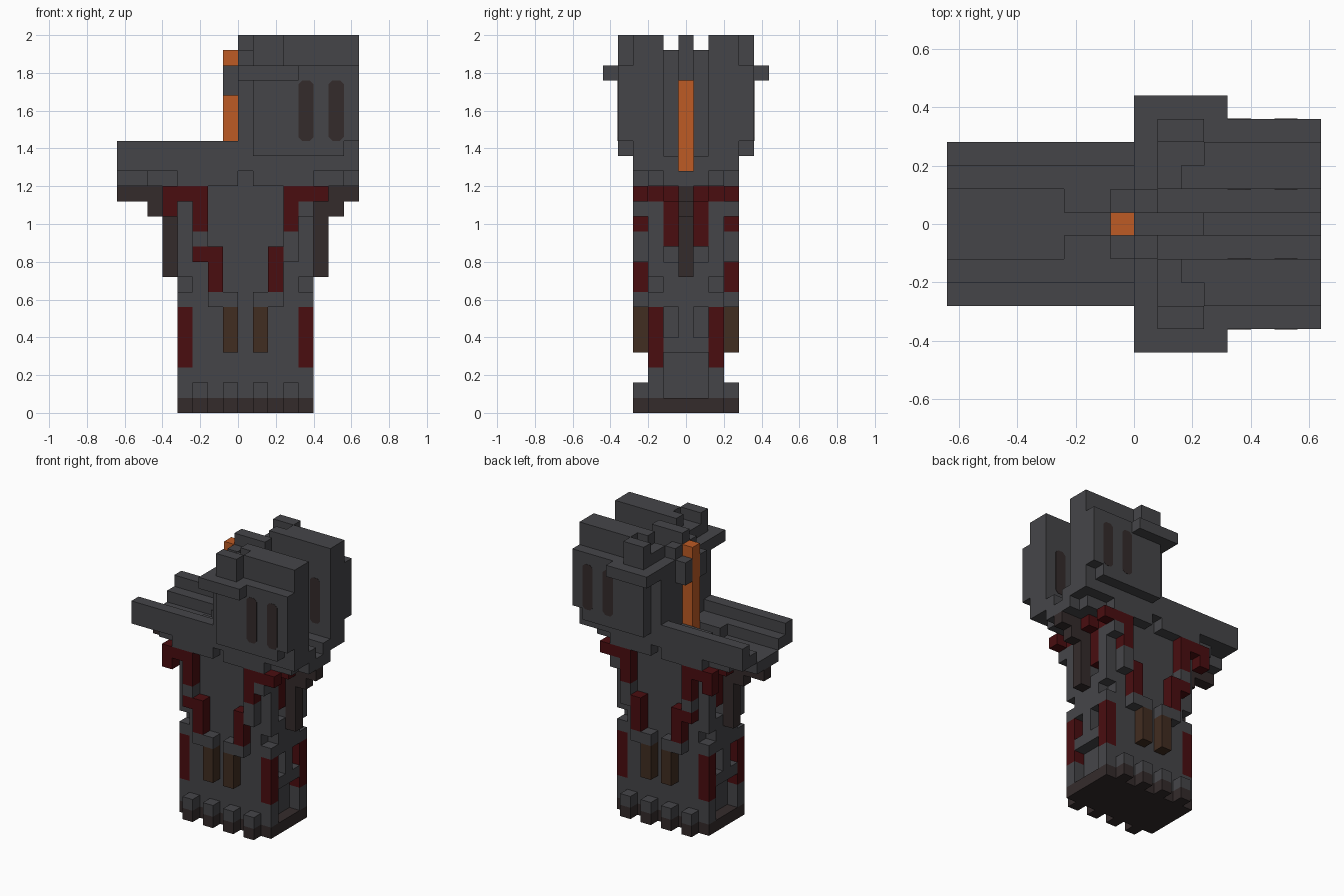
import bpy
import bmesh
from mathutils import Vector

UNIT = 0.08      # size of one block
AXIS = 0.5       # mirror plane of the stem, in blocks along x

default_cube = bpy.data.objects.get("Cube")
if default_cube:
    bpy.data.objects.remove(default_cube, do_unlink=True)


def material(name, *rgb):
    mat = bpy.data.materials.new(name)
    mat.use_nodes = True
    mat.diffuse_color = (*rgb, 1)
    mat.node_tree.nodes["Principled BSDF"].inputs["Base Color"].default_value = (*rgb, 1)
    return mat


grey = material("stone grey", .06, .06, .066)
red = material("dark red", .068, .004, .005)
brown = material("bronze brown", .053, .026, .015)
dark = material("soot brown", .034, .024, .024)
orange = material("glowing orange", .51, .105, .018)


def add_box(bm, xs, ys, zs):
    spans = (xs, ys, zs)
    centre = Vector([sum(s) / 2 for s in spans]) * UNIT
    size = [(s[1] - s[0]) * UNIT for s in spans]
    made = bmesh.ops.create_cube(bm, size=1)["verts"]
    bmesh.ops.scale(bm, vec=size, verts=made)
    bmesh.ops.translate(bm, vec=centre, verts=made)


def part(name, mat, *boxes, sides=False, ends=False):
    """Boxes in block units; sides mirrors across y, ends mirrors along x."""
    bm = bmesh.new()
    for xs, ys, zs in boxes:
        x_spans = [xs]
        if ends:
            x_spans.append((2 * AXIS - xs[1], 2 * AXIS - xs[0]))
        y_spans = [ys]
        if sides:
            y_spans.append((-ys[1], -ys[0]))
        for x_span in x_spans:
            for y_span in y_spans:
                add_box(bm, x_span, y_span, zs)
    mesh = bpy.data.meshes.new(name)
    bm.to_mesh(mesh)
    bm.free()
    mesh.materials.append(mat)
    obj = bpy.data.objects.new(name, mesh)
    bpy.context.collection.objects.link(obj)
    return obj


MIDDLE = (-.5, .5)      # common spans across the depth
INNER = (.5, 1.5)
CORNER = (1.5, 2.5)
OUTER = (2.5, 3.5)
CORE = (-2.5, 2.5)
FULL = (-3.5, 3.5)

# Base and its feet
part("base_slab", dark, ((-4, 5), CORE, (0, 1)))
part("foot_bottoms", dark, ((-3, -2), OUTER, (0, 1)), ((-1, 0), OUTER, (0, 1)),
     sides=True, ends=True)
part("foot_tops", grey, ((-3, -2), OUTER, (1, 2)), ((-1, 0), OUTER, (1, 2)),
     sides=True, ends=True)

# Stem with corner posts and end spines
part("stem_core", grey, ((-3, 4), CORE, (1, 15)))
part("post_feet", grey, ((4, 5), CORNER, (1, 3)), sides=True, ends=True)
part("post_panels", red, ((4, 5), CORNER, (3, 7)), sides=True, ends=True)
part("post_caps", grey, ((4, 5), CORNER, (7, 8)), sides=True, ends=True)
part("upper_posts", grey, ((4, 5), CORNER, (9, 14)), sides=True, ends=True)
part("end_panel", grey, ((4, 5), (-1.5, 1.5), (4, 5)), ((4, 5), INNER, (7, 10)),
     sides=True, ends=True)
part("end_spine", grey, ((4, 5), MIDDLE, (5, 15)), ends=True)

# Raised panels on the broad faces
part("lower_plates", brown, ((-1, 0), OUTER, (4, 7)), sides=True, ends=True)
part("plate_caps", grey, ((-2, 0), OUTER, (7, 8)), sides=True, ends=True)
part("middle_plates", red, ((2, 3), OUTER, (8, 11)), sides=True, ends=True)
part("middle_plate_hook", red, ((-3, -2), OUTER, (10, 11)), sides=True)
part("plate_links", grey, ((3, 4), OUTER, (11, 12)), sides=True, ends=True)
part("right_plate_link", grey, ((3, 4), OUTER, (10, 11)), sides=True)
part("upper_plates", red, ((3, 4), OUTER, (12, 14)), sides=True, ends=True)

# Red collar below the deck
part("collar", red, ((4, 6), INNER, (14, 15)), ((4, 5), CORNER, (14, 15)),
     ((4, 6), OUTER, (14, 15)), ((4, 5), INNER, (11, 14)), sides=True, ends=True)
part("collar_neck", red, ((3, 4), OUTER, (14, 15)), sides=True, ends=True)
part("collar_drop", red, ((-5, -4), OUTER, (13, 14)), sides=True)
part("collar_stub", grey, ((4, 5), OUTER, (13, 14)), sides=True)

# Stepped brackets along the centre line
part("brackets", dark, ((5, 6), MIDDLE, (9, 13)), ((5, 7), MIDDLE, (13, 14)),
     ((5, 8), MIDDLE, (14, 15)), ends=True)
part("bracket_tip", dark, ((-8, -7), MIDDLE, (14, 15)))

# Deck with stepped underside and a stepped trough on top
part("deck_floor", grey, ((-8, 8), (-1.5, 1.5), (15, 16)), ((-6, 7), CORE, (15, 16)))
part("deck_skirt", grey, ((-4, 0), OUTER, (15, 16)), sides=True, ends=True)
part("trough_steps", grey, ((-8, 0), CORNER, (16, 17)), ((-3, 0), INNER, (16, 17)),
     sides=True)
part("trough_rims", grey, ((-8, 0), OUTER, (16, 18)), sides=True)

# Twin halves of the head
part("head_blocks", grey, ((0, 8), (1.5, 3.5), (16, 22)), ((1, 8), (1.5, 3.5), (22, 24)),
     ((2, 8), CORNER, (24, 25)), ((3, 8), OUTER, (24, 25)), sides=True)
part("head_cheeks", grey, ((1, 7), (3.5, 4.5), (17, 18)),
     ((1, 8), (3.5, 4.5), (18, 23)), sides=True)
part("head_ears", grey, ((0, 4), (1.5, 5.5), (22, 23)), sides=True)
part("head_knobs", grey, ((1, 3), (3.5, 4.5), (23, 25)), sides=True)

# Pieces inside the gap between the halves
part("gap_floor", grey, ((0, 8), INNER, (16, 17)), sides=True)
part("gap_plate", grey, ((0, 1), INNER, (17, 24)), sides=True)
part("post_clamp", grey, ((-1, 0), INNER, (21, 23)), sides=True)
part("gap_crest", grey, ((0, 3), MIDDLE, (22, 25)))
part("glowing_post", orange, ((-1, 0), MIDDLE, (16, 24)))


# Painted slots on both faces of each half, with clipped corners
def slots(name, depth):
    obj = part(name, dark, ((4, 5), depth, (18, 22)), ((6, 7), depth, (18, 22)), sides=True)
    clip = obj.modifiers.new("clipped_corners", 'BEVEL')
    clip.width = UNIT / 4
    clip.limit_method = 'WEIGHT'
    weights = obj.data.attributes.new("bevel_weight_edge", 'FLOAT', 'EDGE')
    for edge in obj.data.edges:
        a, b = [obj.data.vertices[i].co for i in edge.vertices]
        along_depth = abs(a.x - b.x) + abs(a.z - b.z) < UNIT / 10
        weights.data[edge.index].value = float(along_depth)


slots("outer_slots", (4.45, 4.52))
slots("inner_slots", (1.48, 1.55))
